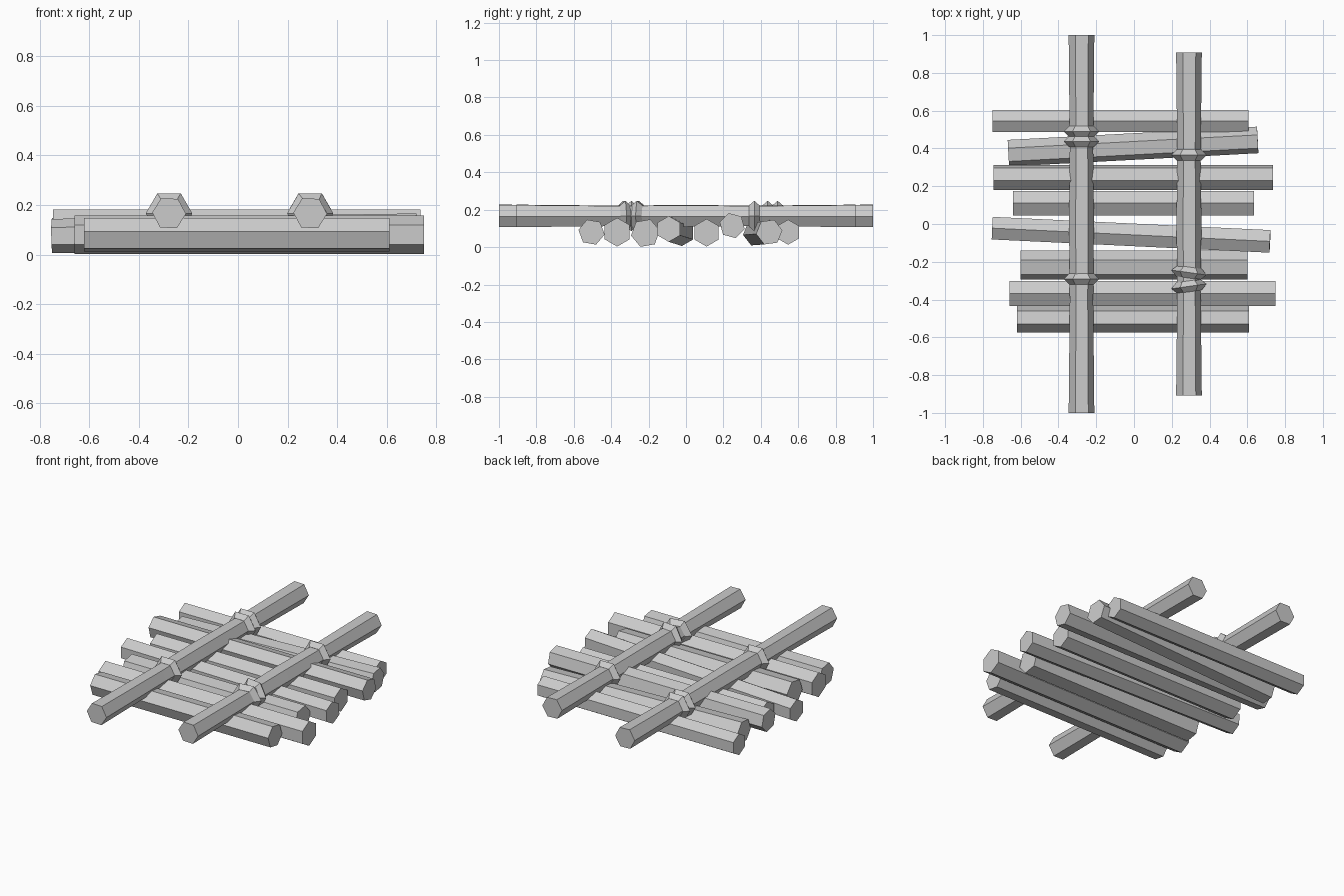
import bpy, bmesh
from math import cos, sin, radians
from mathutils import Vector

cube = bpy.data.objects.get("Cube")
if cube:
    bpy.data.objects.remove(cube, do_unlink=True)

# Single plain wood-grey material
grey = bpy.data.materials.new("plain grey")
grey.use_nodes = True
colour = (0.6, 0.6, 0.6, 1)
grey.diffuse_color = colour
grey.node_tree.nodes["Principled BSDF"].inputs["Base Color"].default_value = colour


def pole(name, start, end, profile, phase):
    """Six-sided pole; profile holds (fraction along, radius) stations."""
    start, end = Vector(start), Vector(end)
    axis = (end - start).normalized()
    u = Vector((0, 0, 1)).cross(axis).normalized()
    v = axis.cross(u)
    bm = bmesh.new()
    rings = []
    for t, r in profile:
        c = start.lerp(end, t)
        angles = [radians(phase + 60 * k) for k in range(6)]
        rings.append([bm.verts.new(c + r * (cos(a) * u + sin(a) * v)) for a in angles])
    for lower, upper in zip(rings, rings[1:]):
        for k in range(6):
            n = (k + 1) % 6
            bm.faces.new((lower[k], lower[n], upper[n], upper[k]))
    bm.faces.new(rings[0])
    bm.faces.new(rings[-1])
    bmesh.ops.recalc_face_normals(bm, faces=bm.faces)
    mesh = bpy.data.meshes.new(name)
    bm.to_mesh(mesh)
    bm.free()
    mesh.materials.append(grey)
    bpy.context.collection.objects.link(bpy.data.objects.new(name, mesh))


# Cross logs: start, end, radius, roll
logs = [
    ((-.62, -.505, .08), (.61, -.505, .08), .071, 50),
    ((-.66, -.368, .08), (.75, -.368, .08), .077, 30),
    ((-.60, -.217, .075), (.60, -.217, .075), .078, 10),
    ((-.75, -.022, .075), (.72, -.092, .097), .069, 30),
    ((-.64, .11, .077), (.635, .11, .077), .074, 30),
    ((-.745, .247, .115), (.735, .247, .115), .069, 45),
    ((-.665, .375, .075), (.655, .445, .08), .071, 8),
    ((-.75, .546, .08), (.605, .546, .08), .067, 30),
]
for i, (a, b, r, roll) in enumerate(logs, 1):
    pole(f"cross_log_{i}", a, b, [(0, r), (1, r)], roll)

# Long rails, slightly waisted either side of the middle
waist = [(0, .068), (.3, .062), (.5, .066), (.7, .062), (1, .068)]
rails = {"right_rail": (-.278, 1.0), "left_rail": (.291, .907)}
for name, (x, half) in rails.items():
    pole(name, (x, -half, .167), (x, half, .167), waist, 2)

# Lashings: faceted rings around the rails, with a slight twist
lashings = [
    (-.278, .49, 0), (-.278, .437, 0), (-.278, -.292, 0),
    (.291, .365, 0), (.291, -.257, -8), (.291, -.33, 8),
]
for i, (x, y, twist) in enumerate(lashings, 1):
    bpy.ops.mesh.primitive_torus_add(
        major_segments=6, minor_segments=4, major_radius=.065, minor_radius=.029,
        location=(x, y, .166), rotation=(radians(90), 0, radians(twist)))
    ring = bpy.context.object
    ring.name = f"lashing_{i}"
    ring.data.materials.append(grey)
    for face in ring.data.polygons:
        face.use_smooth = False
